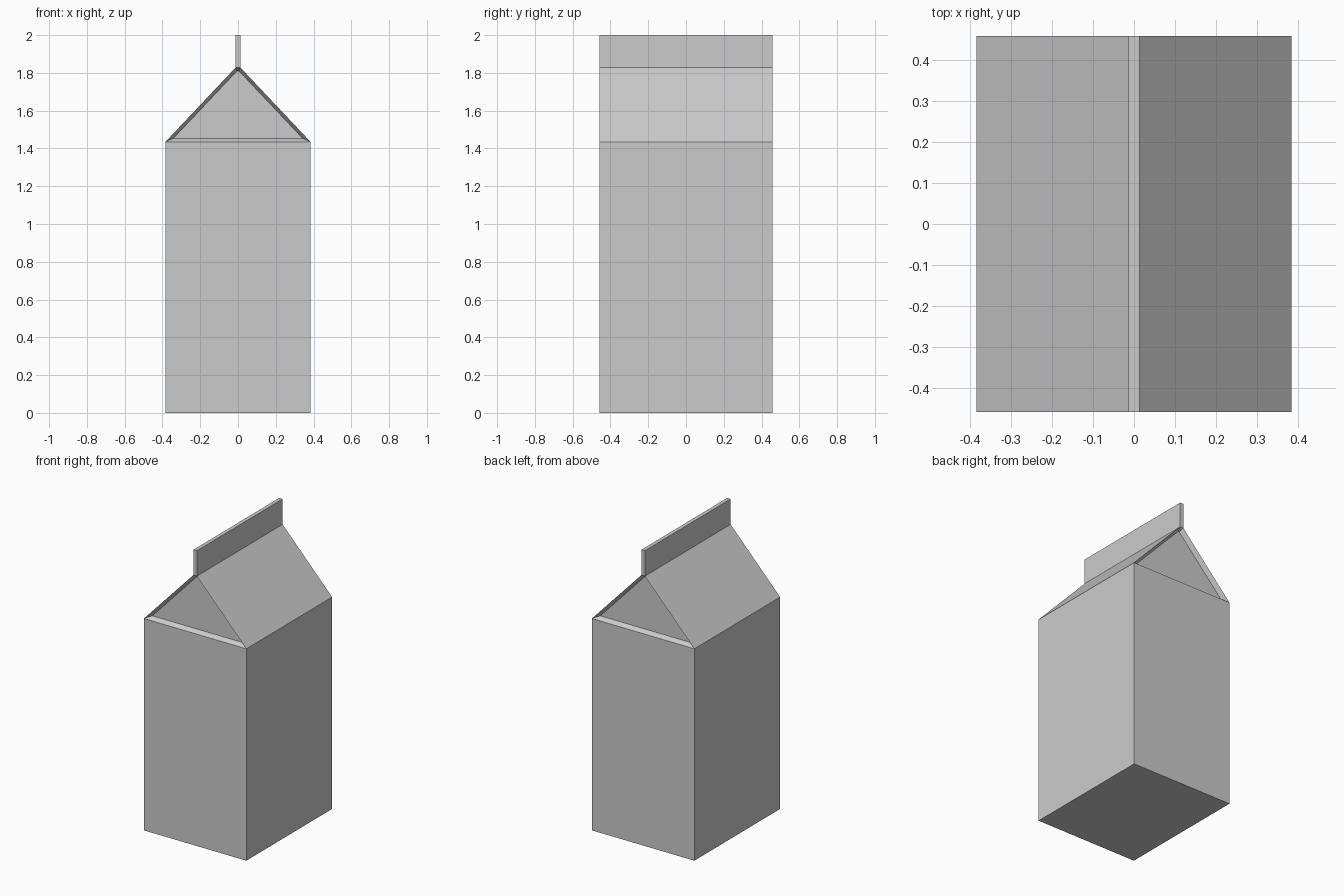
import bpy, bmesh

if "Cube" in bpy.data.objects:
    bpy.data.objects.remove(bpy.data.objects["Cube"])

HALF_DEPTH = 0.459
# half width and height of each level: base, shoulder, ridge, top of the seal
LEVELS = [(0.384, 0.0), (0.384, 1.435), (0.013, 1.828), (0.013, 2.0)]

bm = bmesh.new()

# one rectangular ring of vertices per level
rings = [[bm.verts.new((sx * w, sy * HALF_DEPTH, z))
          for sx, sy in ((-1, -1), (1, -1), (1, 1), (-1, 1))]
         for w, z in LEVELS]

# walls, roof slopes and seal between the rings
gables = []
for level, (low, high) in enumerate(zip(rings, rings[1:])):
    for i in range(4):
        j = (i + 1) % 4
        face = bm.faces.new((low[i], low[j], high[j], high[i]))
        if level == 1 and i in (0, 2):
            gables.append(face)

# closed base and top
bm.faces.new(rings[0][::-1])
bm.faces.new(rings[-1])
bm.normal_update()

# gable panels tucked in under the roof at both ends
bmesh.ops.inset_individual(bm, faces=gables, thickness=0.018, depth=-0.03,
                           use_even_offset=True)
bm.normal_update()

mesh = bpy.data.meshes.new("carton")
bm.to_mesh(mesh)
bm.free()
carton = bpy.data.objects.new("carton", mesh)
bpy.context.collection.objects.link(carton)
